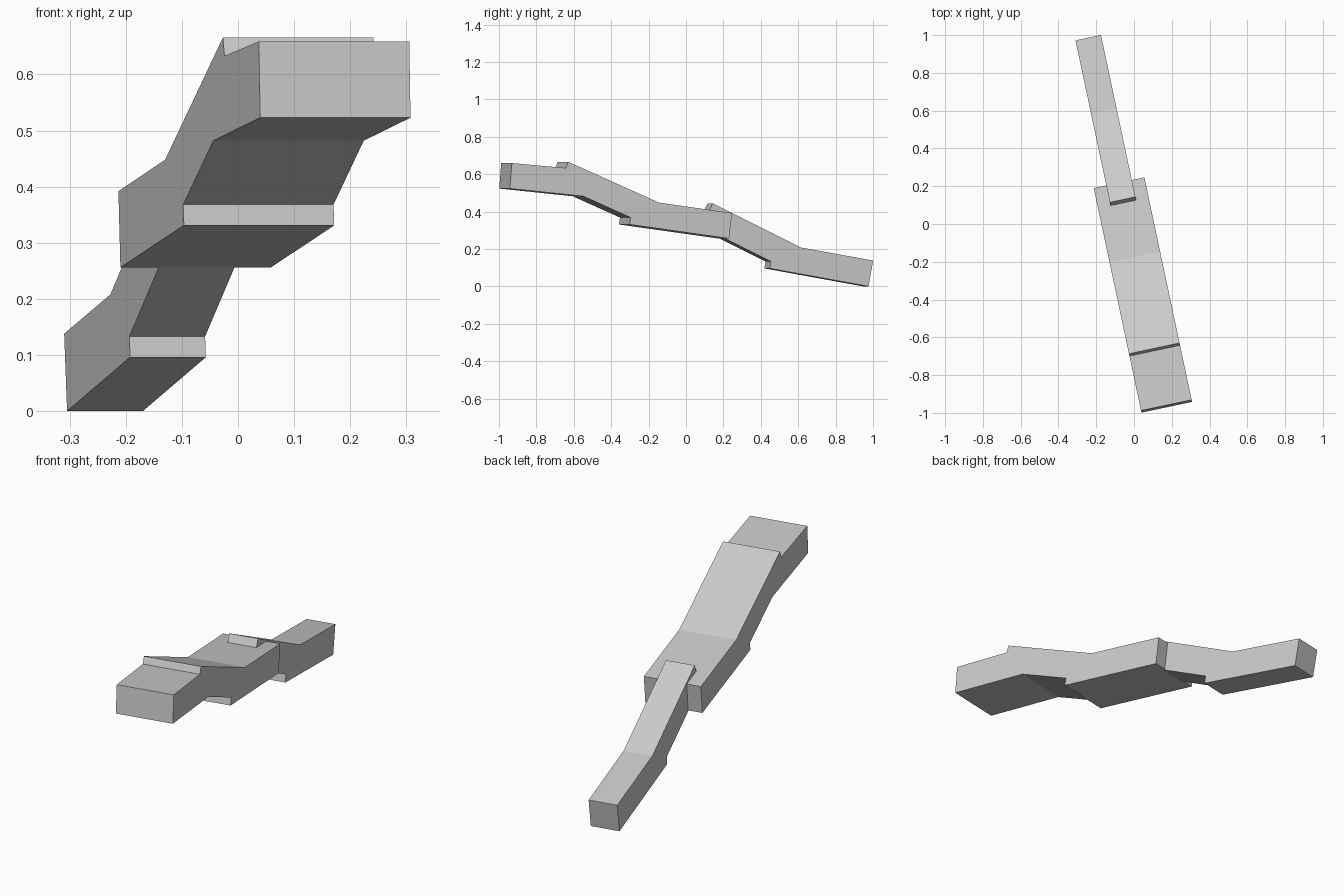
import bpy, bmesh, math
from mathutils import Vector

cube = bpy.data.objects.get("Cube")
if cube:
    bpy.data.objects.remove(cube, do_unlink=True)

# Single pale grey material
grey = bpy.data.materials.new("pale grey")
grey.use_nodes = True
colour = (0.6, 0.6, 0.6, 1)
grey.diffuse_color = colour
grey.node_tree.nodes["Principled BSDF"].inputs["Base Color"].default_value = colour

YAW = math.radians(12)   # whole chain is turned about z
OFFSET = -0.032          # sideways position of the centre line


def extruded(name, profile, half_width):
    """Extrude a (length, height) side profile evenly across its width."""
    bm = bmesh.new()
    verts = [bm.verts.new((OFFSET - half_width, s, z)) for s, z in profile]
    face = bm.faces.new(verts)
    new = bmesh.ops.extrude_face_region(bm, geom=[face])["geom"]
    moved = [v for v in new if isinstance(v, bmesh.types.BMVert)]
    bmesh.ops.translate(bm, verts=moved, vec=Vector((2 * half_width, 0, 0)))
    bmesh.ops.recalc_face_normals(bm, faces=bm.faces)
    mesh = bpy.data.meshes.new(name)
    bm.to_mesh(mesh)
    bm.free()
    mesh.materials.append(grey)
    obj = bpy.data.objects.new(name, mesh)
    obj.rotation_euler.z = YAW
    bpy.context.collection.objects.link(obj)
    return obj


# Wide front section: level block, sloping block, level block
extruded("wide_front_section", [
    (-0.985, 0.523), (-0.974, 0.659), (-0.679, 0.633), (-0.666, 0.666),
    (-0.170, 0.448), (0.230, 0.392), (0.213, 0.256), (-0.331, 0.331),
    (-0.325, 0.368), (-0.584, 0.482)], 0.137)

# Narrow rear section: sloping block sunk into the wide one, then a level block
extruded("narrow_rear_section", [
    (0.139, 0.444), (0.619, 0.208), (1.015, 0.138), (0.990, 0.0),
    (0.450, 0.096), (0.456, 0.133), (0.078, 0.318)], 0.069)
